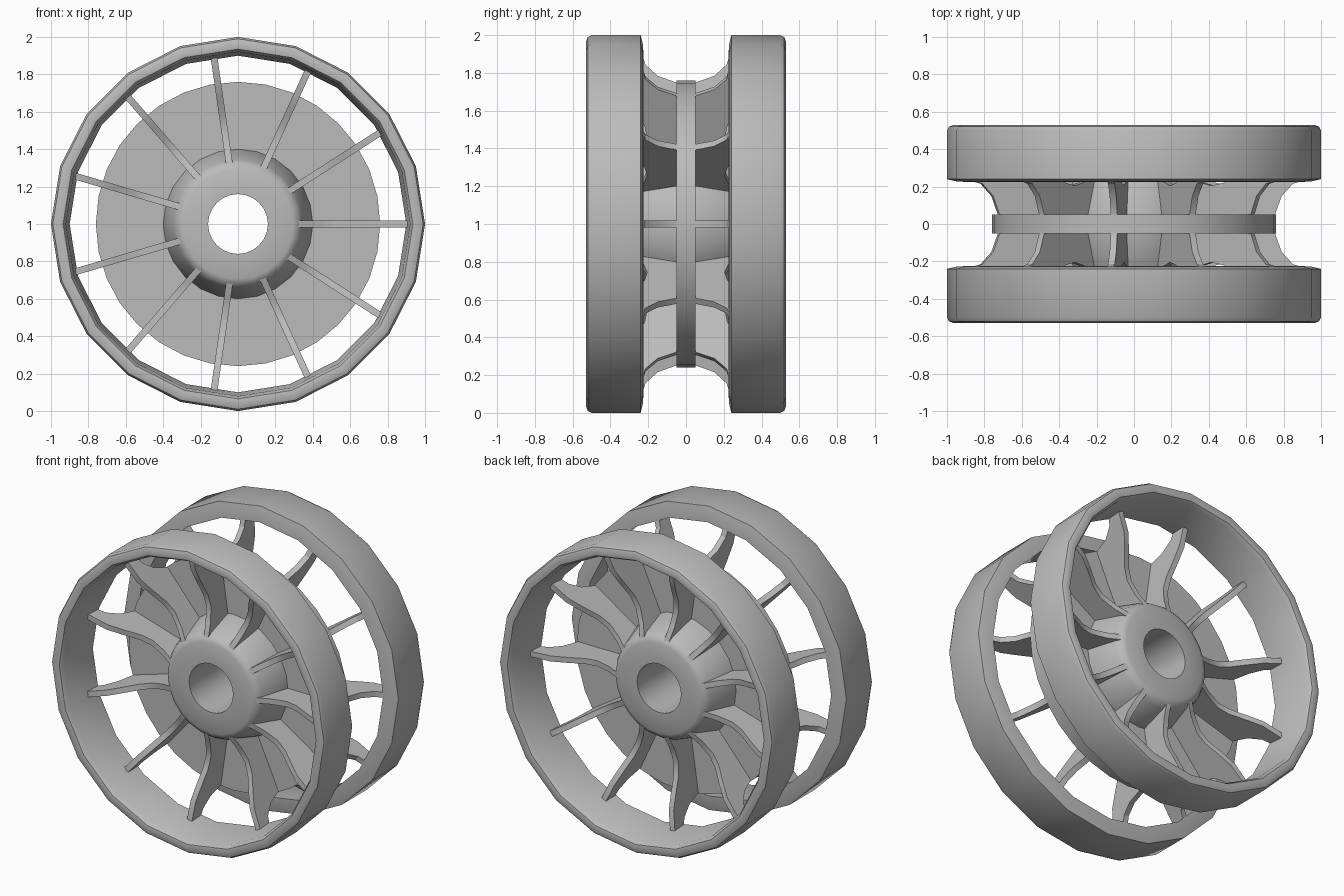
import bpy, bmesh, math
from mathutils import Matrix, Vector

cube = bpy.data.objects.get("Cube")
if cube:
    bpy.data.objects.remove(cube, do_unlink=True)

grey = bpy.data.materials.new("plain_grey")
grey.use_nodes = True
COLOUR = (0.5, 0.5, 0.5, 1)
grey.diffuse_color = COLOUR
grey.node_tree.nodes["Principled BSDF"].inputs["Base Color"].default_value = COLOUR

CENTRE = Vector((0, 0, 1))
BLADES = 11


def finish(name, bm, smooth=None):
    bmesh.ops.recalc_face_normals(bm, faces=bm.faces)
    mesh = bpy.data.meshes.new(name)
    bm.to_mesh(mesh)
    bm.free()
    mesh.materials.append(grey)
    obj = bpy.data.objects.new(name, mesh)
    obj.location = CENTRE
    bpy.context.collection.objects.link(obj)
    if smooth:
        bpy.ops.object.select_all(action='DESELECT')
        obj.select_set(True)
        bpy.context.view_layer.objects.active = obj
        bpy.ops.object.shade_smooth_by_angle(angle=math.radians(smooth))
    return obj


def lathe(name, profile, sides, smooth=35):
    """Turn a closed (radius, y) profile around the y axis."""
    bm = bmesh.new()
    rings = []
    for i in range(sides):
        a = math.tau * i / sides
        rings.append([bm.verts.new((r * math.cos(a), y, r * math.sin(a)))
                      for r, y in profile])
    n = len(profile)
    for i in range(sides):
        here, there = rings[i], rings[(i + 1) % sides]
        for j in range(n):
            k = (j + 1) % n
            bm.faces.new((here[j], here[k], there[k], there[j]))
    return finish(name, bm, smooth)


# Two outer rims with rounded outer lips
rim = [(0.90, 0.225), (0.95, 0.228), (1.0, 0.24), (1.0, 0.50), (0.99, 0.52),
       (0.965, 0.53), (0.935, 0.525), (0.92, 0.50)]
for name, side in (("front_rim", -1), ("back_rim", 1)):
    lathe(name, [(r, side * y) for r, y in rim], 20)

# Hub with flared sides and a bore through it
half = [(0.16, 0.28), (0.295, 0.28), (0.325, 0.267), (0.345, 0.235), (0.40, 0.05)]
lathe("hub", half + [(r, -y) for r, y in reversed(half)], 24)

# Central web disc
lathe("centre_disc", [(0.36, -0.05), (0.76, -0.05), (0.76, 0.05), (0.36, 0.05)], 32)

# Wavy blades: outline in radius and y, front half mirrored to the back
edge = [(0.27, 0.275), (0.32, 0.268), (0.40, 0.23), (0.50, 0.205), (0.58, 0.22),
        (0.68, 0.27), (0.77, 0.31), (0.915, 0.325), (0.915, 0.235),
        (0.85, 0.215), (0.79, 0.15), (0.75, 0.04)]
outline = edge + [(r, -y) for r, y in reversed(edge)]
for i in range(BLADES):
    bm = bmesh.new()
    face = bm.faces.new([bm.verts.new((r, y, -0.018)) for r, y in outline])
    grown = bmesh.ops.extrude_face_region(bm, geom=[face])
    moved = [v for v in grown["geom"] if isinstance(v, bmesh.types.BMVert)]
    bmesh.ops.translate(bm, verts=moved, vec=(0, 0, 0.036))
    turn = Matrix.Rotation(-math.tau * i / BLADES, 4, 'Y')
    bmesh.ops.transform(bm, matrix=turn, verts=bm.verts)
    finish(f"blade_{i + 1}", bm, 30)
